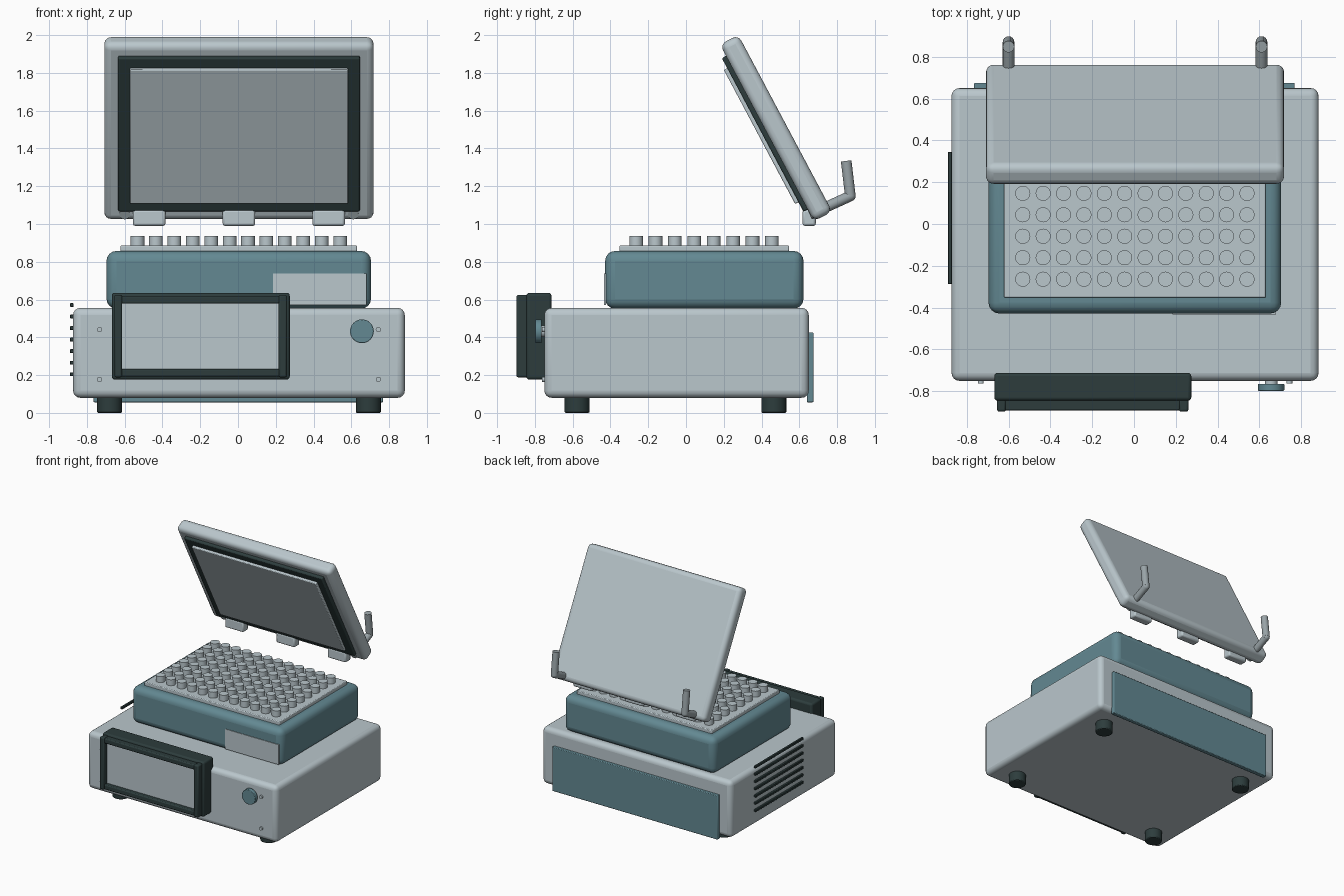
import bpy, math
from mathutils import Matrix, Vector

if "Cube" in bpy.data.objects:
    bpy.data.objects.remove(bpy.data.objects["Cube"])


def material(name, rgb):
    m = bpy.data.materials.new(name)
    m.diffuse_color = (*rgb, 1)
    m.use_nodes = True
    m.node_tree.nodes["Principled BSDF"].inputs["Base Color"].default_value = m.diffuse_color
    return m


GREY = material("light grey", (0.49, 0.57, 0.605))
TEAL = material("muted teal", (0.125, 0.25, 0.29))
DARK = material("dark charcoal", (0.026, 0.046, 0.046))
METAL = material("mid grey metal", (0.32, 0.37, 0.39))


def finish(o, name, mat):
    o.name = name
    o.data.materials.append(mat)
    bpy.ops.object.shade_smooth_by_angle(angle=math.radians(35))
    return o


def box(name, lo, hi, mat, bevel=0.0, seg=3, frame=None):
    """Bevelled box between two corners, optionally placed in a tilted frame."""
    lo, hi = Vector(lo), Vector(hi)
    bpy.ops.mesh.primitive_cube_add(size=1)
    o = bpy.context.object
    o.data.transform(Matrix.Translation((lo + hi) / 2) @ Matrix.Diagonal((*(hi - lo), 1)))
    if frame:
        o.matrix_world = frame
    if bevel:
        b = o.modifiers.new("bevel", 'BEVEL')
        b.width, b.segments, b.limit_method = bevel, seg, 'ANGLE'
    return finish(o, name, mat)


def rod(name, p, q, r, mat, sides=20, bevel=0.0):
    """Cylinder from point p to point q."""
    p, q = Vector(p), Vector(q)
    bpy.ops.mesh.primitive_cylinder_add(
        vertices=sides, radius=r, depth=(q - p).length, location=(p + q) / 2,
        rotation=(q - p).to_track_quat('Z', 'Y').to_euler())
    o = bpy.context.object
    if bevel:
        b = o.modifiers.new("bevel", 'BEVEL')
        b.width, b.segments, b.limit_method = bevel, 2, 'ANGLE'
    return finish(o, name, mat)


CX = 0.005  # centre line of the machine

# Housing, feet and rear panel
box("housing", (-0.873, -0.75, 0.08), (0.883, 0.65, 0.556), GREY, 0.038, 4)
for x in (-0.685, 0.685):
    for y in (-0.577, 0.465):
        rod("foot", (CX + x, y, 0), (CX + x, y, 0.085), 0.066, DARK, 24, 0.006)
box("rear_panel", (-0.765, 0.64, 0.056), (0.768, 0.675, 0.426), TEAL, 0.005, 2)

# Side vent slats
for i in range(7):
    z = 0.205 + i * 0.061
    box("vent_slat", (-0.89, -0.288, z - 0.01), (-0.87, 0.345, z + 0.01), DARK, 0.003, 1)

# Sample block, well plate and wells
box("sample_block", (-0.696, -0.428, 0.552), (0.704, 0.622, 0.857), TEAL, 0.052, 4)
box("block_label", (0.185, -0.433, 0.57), (0.68, -0.424, 0.737), GREY)
box("well_plate", (-0.622, -0.352, 0.85), (0.63, 0.546, 0.886), GREY, 0.006, 2)
for i in range(12):
    for j in range(8):
        x, y = -0.532 + i * 0.0975, -0.264 + j * 0.1027
        rod("well", (x, y, 0.88), (x, y, 0.936), 0.036, GREY, 20)

# Tilted lid: local z runs up the slab, local -y points to its underside
tilt = Matrix.Translation((CX, 0.477, 1.508)) @ Matrix.Rotation(math.radians(28), 4, 'X')
box("lid", (-0.713, -0.055, -0.53), (0.713, 0.055, 0.53), GREY, 0.036, 4, tilt)
box("lid_seal", (-0.64, -0.08, -0.46), (0.64, -0.045, 0.462), DARK, 0.008, 2, tilt)
box("heated_plate", (-0.577, -0.1, -0.402), (0.577, -0.07, 0.402), GREY, 0.006, 2, tilt)

# Latch tabs below the lid
for x in (-0.475, 0, 0.475):
    box("latch_tab", (CX + x - 0.086, 0.617, 0.99), (CX + x + 0.086, 0.687, 1.075), GREY, 0.012, 2)

# Bent hinge arms behind the lid
for x in (-0.605, 0.605):
    pts = [(CX + x, 0.655, 1.05), (CX + x, 0.87, 1.148), (CX + x, 0.848, 1.334)]
    for a, b in zip(pts, pts[1:]):
        rod("hinge_arm", a, b, 0.028, METAL, 16)
    bpy.ops.mesh.primitive_uv_sphere_add(segments=16, ring_count=8, radius=0.028, location=pts[1])
    finish(bpy.context.object, "hinge_elbow", METAL)

# Display unit: back shell, four bezel bars and recessed screen
box("display_shell", (-0.668, -0.845, 0.176), (0.274, -0.712, 0.636), DARK, 0.016, 3)
box("screen", (-0.618, -0.857, 0.225), (0.22, -0.84, 0.585), GREY)
for x0, x1 in ((-0.655, -0.613), (0.215, 0.26)):
    box("bezel_side", (x0, -0.898, 0.188), (x1, -0.835, 0.625), DARK, 0.01, 2)
for z0, z1 in ((0.192, 0.233), (0.578, 0.62)):
    box("bezel_rail", (-0.62, -0.892, z0), (0.222, -0.835, z1), DARK, 0.008, 2)

# Control knob and front screws
rod("knob_shaft", (0.656, -0.775, 0.432), (0.656, -0.74, 0.432), 0.03, GREY, 16)
rod("knob", (0.656, -0.798, 0.432), (0.656, -0.765, 0.432), 0.063, TEAL, 32, 0.004)
for x in (-0.738, 0.738):
    for z in (0.177, 0.441):
        rod("screw", (CX + x, -0.763, z), (CX + x, -0.74, z), 0.014, GREY, 12)
